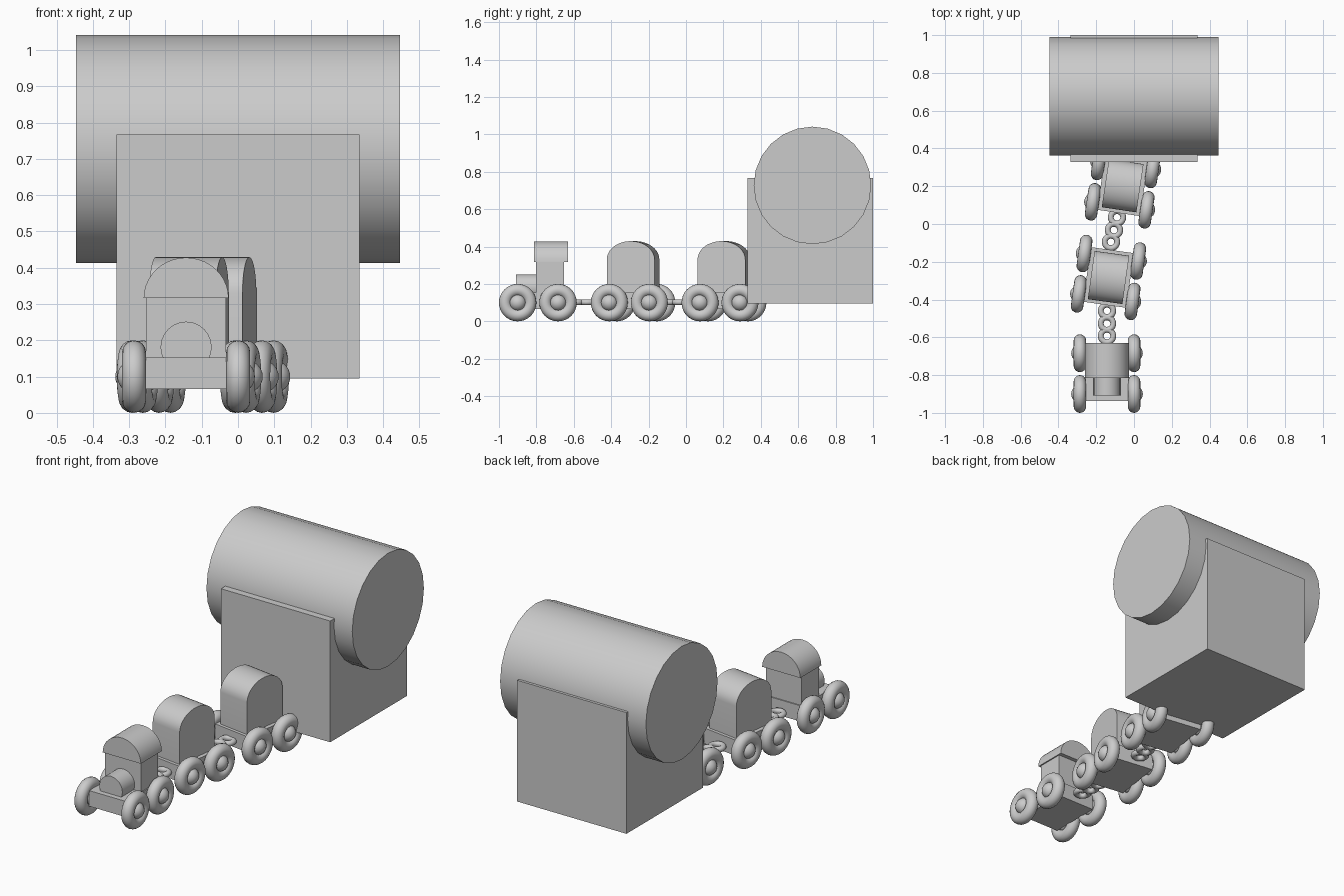
import bpy, bmesh, math
from mathutils import Matrix, Vector

if "Cube" in bpy.data.objects:
    bpy.data.objects.remove(bpy.data.objects["Cube"])


def finish(bm, name, frame, smooth=True):
    bmesh.ops.recalc_face_normals(bm, faces=bm.faces)
    mesh = bpy.data.meshes.new(name)
    bm.to_mesh(mesh)
    bm.free()
    ob = bpy.data.objects.new(name, mesh)
    bpy.context.collection.objects.link(ob)
    ob.matrix_world = frame
    if smooth:
        bpy.ops.object.select_all(action='DESELECT')
        ob.select_set(True)
        bpy.context.view_layer.objects.active = ob
        bpy.ops.object.shade_smooth_by_angle(angle=math.radians(35))
    return ob


def box(name, frame, lo, hi):
    bm = bmesh.new()
    lo, hi = Vector(lo), Vector(hi)
    size = hi - lo
    bmesh.ops.create_cube(bm, size=1, matrix=Matrix.Translation((lo + hi) / 2) @ Matrix.Diagonal((*size, 1)))
    return finish(bm, name, frame, False)


def prism(name, frame, profile, axis, start, end):
    # extrude a 2D profile (u, z) along the x or y axis
    bm = bmesh.new()
    place = (lambda u, z: (start, u, z)) if axis == 'x' else (lambda u, z: (u, start, z))
    face = bm.faces.new([bm.verts.new(place(u, z)) for u, z in profile])
    ext = bmesh.ops.extrude_face_region(bm, geom=[face])
    move = (end - start, 0, 0) if axis == 'x' else (0, end - start, 0)
    bmesh.ops.translate(bm, vec=move, verts=[v for v in ext['geom'] if isinstance(v, bmesh.types.BMVert)])
    return finish(bm, name, frame)


def arc(cu, cz, ru, rz, n, span=2 * math.pi):
    count = n if span > 6 else n + 1
    return [(cu + ru * math.cos(span * i / n), cz + rz * math.sin(span * i / n)) for i in range(count)]


def ring(name, frame, major, minor, nu, nv):
    # torus around the local z axis
    bm = bmesh.new()
    g = [[bm.verts.new(((major + minor * math.cos(b)) * math.cos(a),
                        (major + minor * math.cos(b)) * math.sin(a), minor * math.sin(b)))
          for b in (2 * math.pi * j / nv for j in range(nv))]
         for a in (2 * math.pi * i / nu for i in range(nu))]
    for i in range(nu):
        for j in range(nv):
            k, m = (i + 1) % nu, (j + 1) % nv
            bm.faces.new((g[i][j], g[k][j], g[k][m], g[i][m]))
    return finish(bm, name, frame)


def undercarriage(name, frame):
    # base slab with four tyres and round hubs
    box(name + "_base", frame, (-0.115, -0.146, 0.066), (0.115, 0.146, 0.153))
    turn = Matrix.Rotation(math.pi / 2, 4, 'Y')
    for sx, side in ((-1, "left"), (1, "right")):
        for sy, end in ((-1, "front"), (1, "rear")):
            at = frame @ Matrix.Translation((sx * 0.1435, sy * 0.108, 0.1)) @ turn
            ring(f"{name}_{end}_{side}_tyre", at, 0.067, 0.033, 32, 16)
            bm = bmesh.new()
            bmesh.ops.create_uvsphere(bm, u_segments=20, v_segments=12, radius=0.046)
            finish(bm, f"{name}_{end}_{side}_hub", at)


def at(x, y, deg=0):
    return Matrix.Translation((x, y, 0)) @ Matrix.Rotation(math.radians(deg), 4, 'Z')


# locomotive: base, cab, arched roof, boiler
loco = at(-0.143, -0.792)
undercarriage("engine", loco)
box("engine_cab", loco, (-0.11, -0.01, 0.15), (0.11, 0.14, 0.318))
prism("engine_roof", loco, arc(0, 0.316, 0.117, 0.112, 20, math.pi), 'y', -0.022, 0.162)
prism("engine_boiler", loco, arc(0, 0.181, 0.0705, 0.0705, 24), 'y', -0.117, 0.0)

# two wagons with barrel tops running across the wagon
for name, frame in (("wagon_1", at(-0.135, -0.283, -8)), ("wagon_2", at(-0.06, 0.203, -8.5))):
    undercarriage(name, frame)
    profile = [(-0.129, 0.15), (0.129, 0.15)] + arc(0, 0.33, 0.129, 0.099, 20, math.pi)
    prism(name + "_body", frame, profile, 'x', -0.0925, 0.0925)

# coupling rings
links = [(-0.143, -0.593), (-0.143, -0.527), (-0.143, -0.46),
         (-0.122, -0.095), (-0.106, -0.032), (-0.09, 0.035)]
for i, (x, y) in enumerate(links):
    ring(f"coupling_ring_{i + 1}", Matrix.Translation((x, y, 0.102)), 0.033, 0.0155, 24, 12)

# large block and cylinder that the train runs into
world = Matrix.Identity(4)
box("tunnel_block", world, (-0.335, 0.329, 0.095), (0.335, 1.0, 0.767))
prism("tunnel_cylinder", world, arc(0.676, 0.727, 0.314, 0.314, 24), 'x', -0.447, 0.447)
